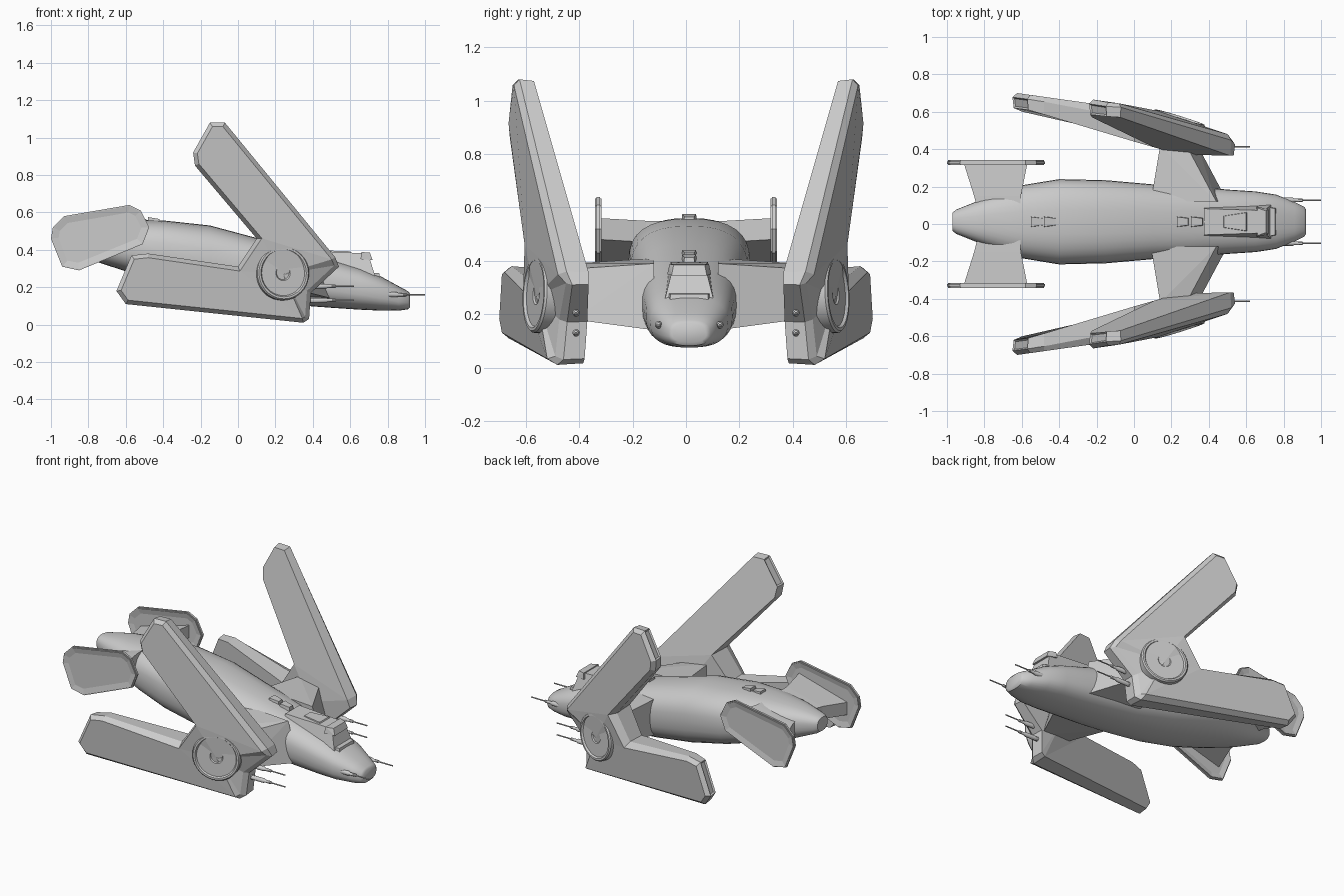
import bpy, bmesh, math
from mathutils import Vector, Matrix

if "Cube" in bpy.data.objects:
    bpy.data.objects.remove(bpy.data.objects["Cube"])

CY = 0.012  # hull centre line sits slightly off the origin


def finish(name, bm, mirror=False, smooth=None):
    bmesh.ops.recalc_face_normals(bm, faces=bm.faces[:])
    me = bpy.data.meshes.new(name)
    bm.to_mesh(me)
    bm.free()
    ob = bpy.data.objects.new(name, me)
    bpy.context.collection.objects.link(ob)
    if mirror:
        ob.modifiers.new("Mirror", 'MIRROR').use_axis = (False, True, False)
    if smooth:
        bpy.ops.object.select_all(action='DESELECT')
        ob.select_set(True)
        bpy.context.view_layer.objects.active = ob
        bpy.ops.object.shade_smooth_by_angle(angle=math.radians(smooth))
    return ob


def loft(bm, rings):
    loops = [[bm.verts.new(p) for p in r] for r in rings]
    n = len(loops[0])
    for a, b in zip(loops, loops[1:]):
        for i in range(n):
            bm.faces.new((a[i], a[(i + 1) % n], b[(i + 1) % n], b[i]))
    bm.faces.new(loops[0])
    bm.faces.new(loops[-1])


def hull(name, pts, mirror=False):
    bm = bmesh.new()
    for p in pts:
        bm.verts.new(p)
    bmesh.ops.convex_hull(bm, input=bm.verts[:])
    bmesh.ops.dissolve_limit(bm, angle_limit=0.02, verts=bm.verts[:], edges=bm.edges[:])
    return finish(name, bm, mirror)


def lathe(name, profile, origin, axis, sides=32, mirror=False):
    # profile is (radius, distance along axis)
    bm = bmesh.new()
    m = Matrix.Translation(origin) @ Vector(axis).to_track_quat('Z', 'Y').to_matrix().to_4x4()
    loft(bm, [[m @ Vector((r * math.cos(t), r * math.sin(t), h))
               for t in (2 * math.pi * i / sides for i in range(sides))] for r, h in profile])
    return finish(name, bm, mirror, 35)


# Fuselage: superellipse sections (x, bottom, top, half width)
sections = [(-.97, .43, .515, .05), (-.95, .415, .525, .065), (-.8, .35, .55, .125),
            (-.6, .285, .56, .195), (-.4, .225, .557, .228), (-.15, .165, .53, .222),
            (.1, .125, .463, .2), (.3, .105, .41, .19), (.5, .09, .35, .172), (.65, .08, .305, .162),
            (.76, .075, .26, .145), (.86, .075, .205, .105), (.91, .082, .178, .08), (.92, .095, .165, .065)]
bm = bmesh.new()
rings = []
for x, lo, hi, w in sections:
    ring = []
    for i in range(32):
        t = 2 * math.pi * i / 32
        c, s = math.cos(t), math.sin(t)
        p = 2 / 2.6
        ring.append((x, CY + w * math.copysign(abs(c) ** p, c),
                     (lo + hi) / 2 + (hi - lo) / 2 * math.copysign(abs(s) ** p, s)))
    rings.append(ring)
loft(bm, rings)
finish("fuselage", bm, smooth=40)

# V-shaped wing: outline (x, z, inner y, outer y)
outline = [(-.65, .18, .62, .7), (-.60, .11, .6, .69), (.35, .01, .385, .52), (.38, .03, .38, .49),
           (.39, .17, .37, .475), (.54, .31, .365, .45), (.52, .36, .365, .48), (-.07, 1.08, .57, .645),
           (-.15, 1.08, .575, .65), (-.24, .92, .585, .665), (-.23, .85, .57, .66), (.1, .46, .41, .605),
           (0, .31, .44, .61), (-.48, .38, .585, .68), (-.57, .37, .61, .69)]
N = len(outline)


def inset(i, d):
    p0, p, p1 = (Vector(outline[k % N][:2]) for k in (i - 1, i, i + 1))
    a, b = (p - p0).normalized(), (p1 - p).normalized()
    na, nb = Vector((-a.y, a.x)), Vector((-b.y, b.x))
    return p + (na + nb) * d / max(1 + na.dot(nb), .4)


bm = bmesh.new()
inner, mid, outer = [], [], []
for i, (x, z, yi, yo) in enumerate(outline):
    q = inset(i, .006)
    inner.append(bm.verts.new((q.x, yi, q.y)))
    mid.append(bm.verts.new((x, yi + .72 * (yo - yi), z)))
    q = inset(i, .022)
    outer.append(bm.verts.new((q.x, yo, q.y)))
tips = []
for i in range(N):
    j = (i + 1) % N
    f = bm.faces.new((inner[i], inner[j], mid[j], mid[i]))
    if i in (8, 14):
        tips.append(f)
    bm.faces.new((mid[i], mid[j], outer[j], outer[i]))
for loop, y in ((inner, .372), (outer, .56)):
    bm.faces.new([loop[k] for k in (6, 7, 8, 9, 10, 11)])
    bm.faces.new([loop[k] for k in (12, 13, 14, 0, 1, 2)])
    hub = bm.verts.new((.24, y, .27))
    ring = [11, 12, 2, 3, 4, 5, 6]
    for a, b in zip(ring, ring[1:] + ring[:1]):
        bm.faces.new((loop[a], loop[b], hub))
bmesh.ops.recalc_face_normals(bm, faces=bm.faces[:])
bmesh.ops.inset_individual(bm, faces=tips, thickness=.012, depth=-.008)
finish("split_wing", bm, True)

# Round hub on each wing
lathe("wing_hub", [(.145, -.05), (.145, .006), (.138, .014), (.127, .014), (.12, .004),
                   (.04, .004), (.034, -.002), (.01, -.002)], (.24, .558, .275), (.31, 1, .05), 40, True)

# Wing pylons
hull("wing_pylon", [(x, y, z) for y, x0, x1, z0, z1 in ((.12, .09, .5, .14, .41), (.42, .14, .34, .18, .39))
                    for x, z in ((x0, z0 + .03), (x0, z1), (x1, z0), (x1 - .06, z1 - .02))], True)

# Tail plates with recessed panels
bm = bmesh.new()
tail = [(-1, .46), (-.99, .52), (-.93, .58), (-.58, .64), (-.52, .61), (-.475, .52), (-.51, .43), (-.85, .29), (-.94, .31)]
loft(bm, [[(x, y, z) for x, z in tail] for y in (.316, .341)])
bmesh.ops.recalc_face_normals(bm, faces=bm.faces[:])
bmesh.ops.bevel(bm, geom=[e for e in bm.edges if abs(e.verts[0].co.y - e.verts[1].co.y) < .001],
                offset=.006, segments=2, affect='EDGES')
bmesh.ops.inset_individual(bm, faces=[f for f in bm.faces if len(f.verts) == 9], thickness=.035, depth=-.007)
finish("tail_plate", bm, True)

# Tail pylons: tilted slabs flaring towards the plates
bm = bmesh.new()
loft(bm, [[(xa, y, za - .05), (xb, y, zb - .05), (xb, y, zb + .03), (xa, y, za + .03)]
          for y, xa, xb, za, zb in ((.05, -.83, -.61, .465, .52), (.15, -.855, -.605, .46, .52), (.325, -.91, -.57, .435, .53))])
finish("tail_pylon", bm, True)


# Cockpit: cabin, roof hatch and windscreen frame
def slab(name, lower, upper):
    # (x back, x front, half width back, half width front, z back, z front)
    hull(name, [(x, CY + s * w, z) for x0, x1, w0, w1, z0, z1 in (lower, upper)
                for x, w, z in ((x0, w0, z0), (x1, w1, z1)) for s in (-1, 1)])


slab("cabin", (.37, .74, .095, .095, .3, .24), (.375, .695, .07, .06, .396, .38))
slab("windscreen_sill", (.6, .765, .11, .075, .24, .22), (.6, .755, .105, .07, .285, .275))
slab("windscreen_brow", (.655, .72, .082, .066, .35, .345), (.66, .705, .074, .058, .388, .385))
slab("roof_hatch", (.47, .61, .035, .055, .37, .37), (.48, .6, .03, .048, .396, .392))

# Roof vents
for k, (x, y, z) in enumerate([(-.52, .072, .555), (-.52, -.072, .555), (-.45, 0, .557),
                               (.26, 0, .422), (.335, .052, .405), (.335, -.052, .405)]):
    slab("roof_vent_%d" % k, (x - .035, x + .035, .03, .022, z - .03, z - .03),
         (x - .03, x + .03, .026, .018, z + .018, z + .008))

# Guns on wings and nose
gun = [(.014, 0), (.014, .1), (.009, .11), (.009, .15), (.004, .155), (.004, .25)]
for k, (x, z) in enumerate(((.37, .205), (.37, .13))):
    lathe("wing_gun_%d" % k, gun, (x, .412, z), (1, -.0, 0), 10, True)
for s in (-1, 1):
    lathe("nose_gun", gun, (.75, CY + s * .115, .16), (1, 0, 0), 10)
